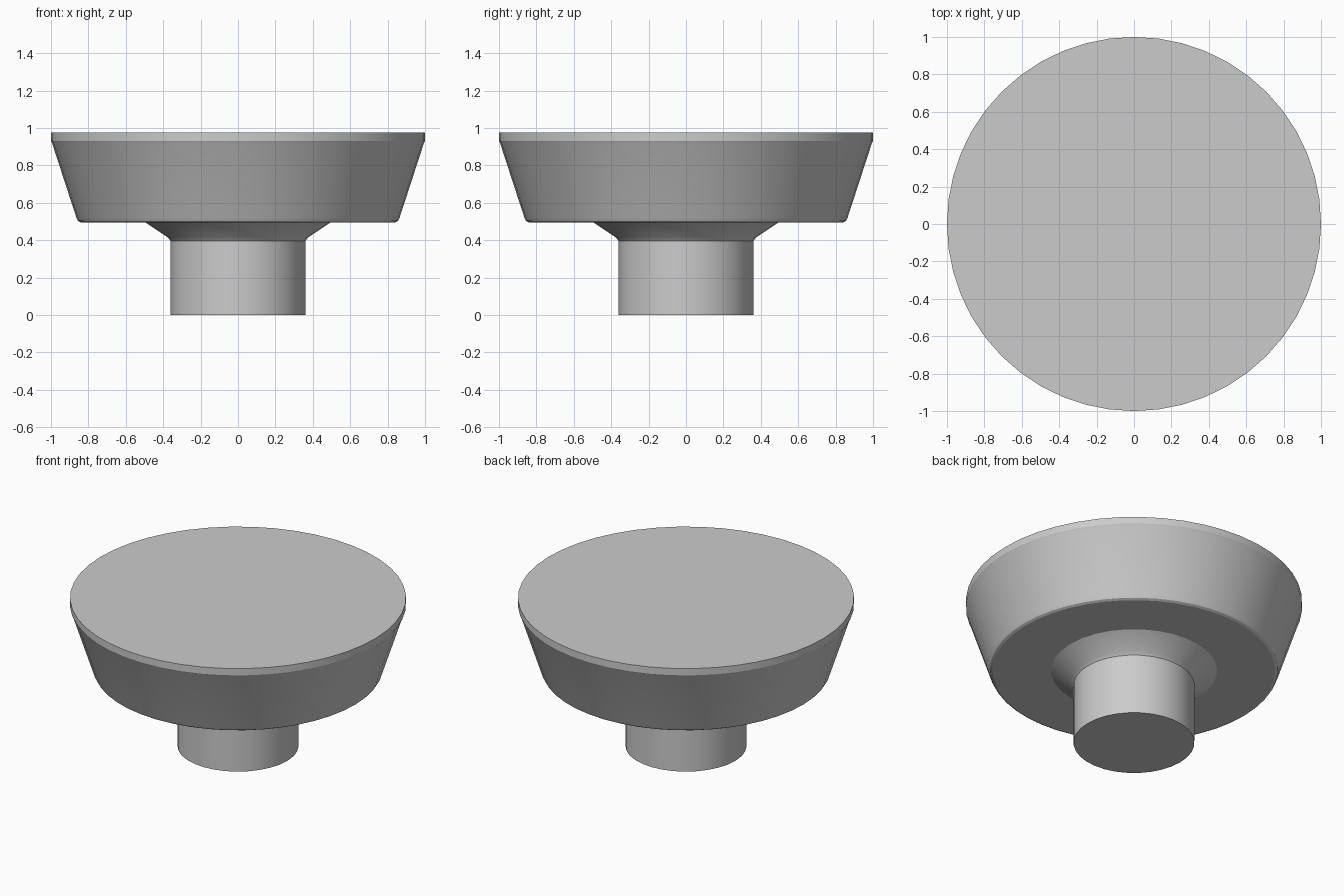
import bpy
import math

cube = bpy.data.objects.get("Cube")
if cube:
    bpy.data.objects.remove(cube, do_unlink=True)

# Single plain grey finish
grey = bpy.data.materials.new("light_grey")
grey.use_nodes = True
colour = (0.6, 0.6, 0.6, 1)
grey.diffuse_color = colour
grey.node_tree.nodes["Principled BSDF"].inputs["Base Color"].default_value = colour


def turned_part(name, profile, sides):
    """Spin (radius, height) points, listed bottom to top, into a capped solid."""
    verts = [(r * math.cos(math.tau * i / sides), r * math.sin(math.tau * i / sides), z)
             for r, z in profile for i in range(sides)]
    faces = []
    for ring in range(len(profile) - 1):
        low, high = ring * sides, (ring + 1) * sides
        for i in range(sides):
            j = (i + 1) % sides
            faces.append((low + i, low + j, high + j, high + i))
    faces.append(tuple(reversed(range(sides))))
    faces.append(tuple(range(len(verts) - sides, len(verts))))
    mesh = bpy.data.meshes.new(name)
    mesh.from_pydata(verts, [], faces)
    mesh.materials.append(grey)
    obj = bpy.data.objects.new(name, mesh)
    bpy.context.collection.objects.link(obj)
    bpy.ops.object.select_all(action="DESELECT")
    obj.select_set(True)
    bpy.context.view_layer.objects.active = obj
    bpy.ops.object.shade_smooth_by_angle(angle=math.radians(28))
    return obj


# Stem with a small fillet and a flared neck that meets the underside of the head
turned_part("stem", [(0.36, 0), (0.36, 0.395), (0.375, 0.415), (0.495, 0.495)], 32)

# Tapered head: softened lower edge, sloping wall, upright rim and flat top
turned_part("head", [(0.84, 0.495), (0.855, 0.503), (0.864, 0.52),
                     (0.995, 0.922), (1, 0.93), (1, 0.975)], 48)
